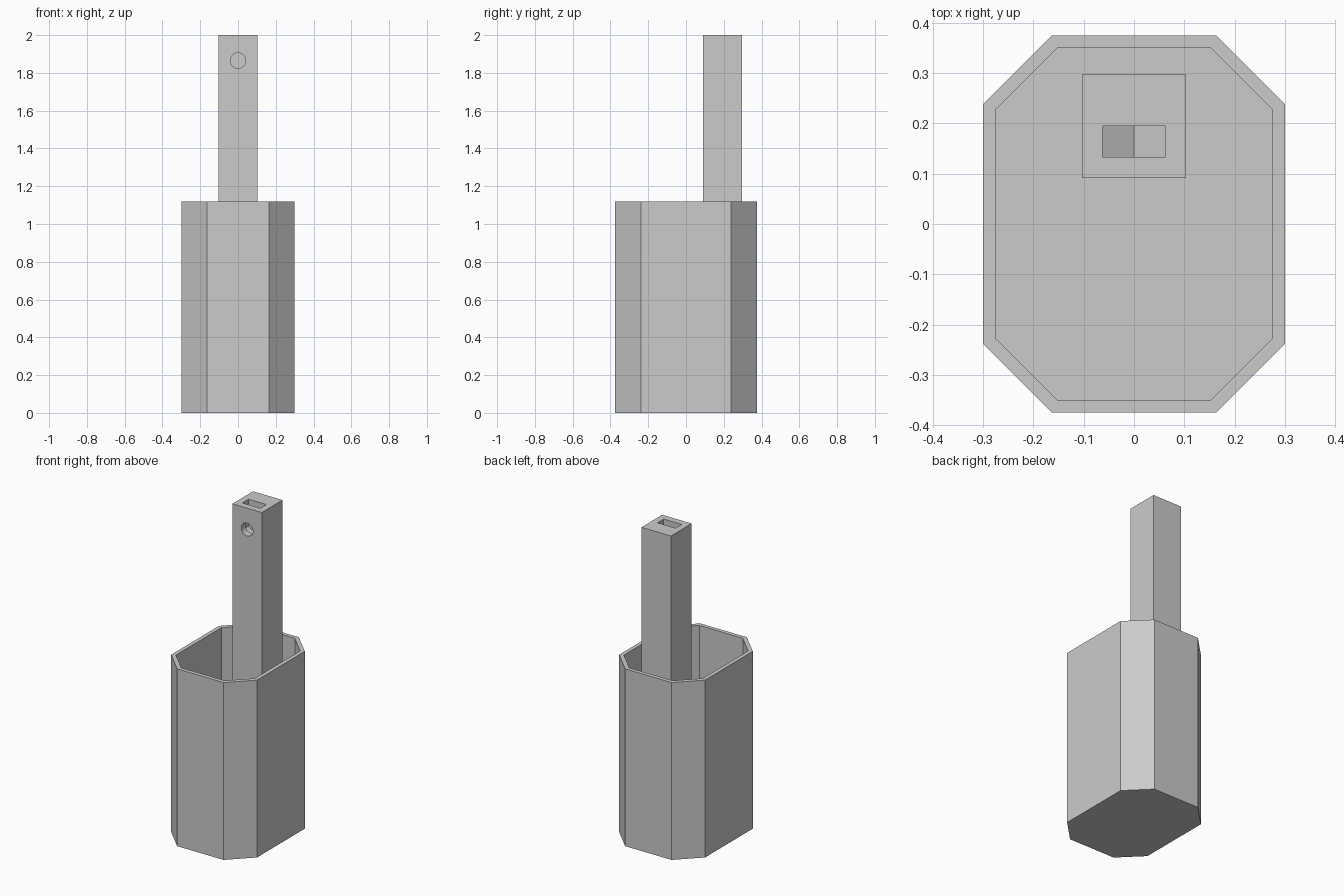
import bpy, bmesh
from math import cos, sin, pi
from mathutils import Vector

cube = bpy.data.objects.get("Cube")
if cube:
    bpy.data.objects.remove(cube, do_unlink=True)

grey = bpy.data.materials.new("light_grey")
grey.use_nodes = True
colour = (0.6, 0.6, 0.6, 1)
grey.diffuse_color = colour
grey.node_tree.nodes["Principled BSDF"].inputs["Base Color"].default_value = colour


def prism(name, outline, offset):
    """Closed prism from a planar outline pushed along offset."""
    bm = bmesh.new()
    base = bm.faces.new([bm.verts.new(p) for p in outline])
    moved = bmesh.ops.extrude_face_region(bm, geom=[base])["geom"]
    verts = [v for v in moved if isinstance(v, bmesh.types.BMVert)]
    bmesh.ops.translate(bm, verts=verts, vec=Vector(offset))
    bmesh.ops.recalc_face_normals(bm, faces=bm.faces[:])
    mesh = bpy.data.meshes.new(name)
    bm.to_mesh(mesh)
    bm.free()
    mesh.materials.append(grey)
    obj = bpy.data.objects.new(name, mesh)
    bpy.context.collection.objects.link(obj)
    return obj


def cut(target, cutter):
    """Subtract the cutter, then discard it."""
    cutter.hide_render = True
    mod = target.modifiers.new("cut", "BOOLEAN")
    mod.operation = "DIFFERENCE"
    mod.solver = "EXACT"
    mod.object = cutter
    bpy.context.view_layer.objects.active = target
    bpy.ops.object.modifier_apply(modifier=mod.name)
    bpy.data.objects.remove(cutter, do_unlink=True)


def chamfered(x, y, cx, cy, z):
    """Rectangle with cut corners."""
    return [(x, -cy, z), (x, cy, z), (cx, y, z), (-cx, y, z),
            (-x, cy, z), (-x, -cy, z), (-cx, -y, z), (cx, -y, z)]


# Eight-sided open container with a thin wall and floor
wall = 0.025
rim = 1.12
container = prism("container", chamfered(0.3, 0.375, 0.163, 0.238, 0), (0, 0, rim))
cut(container, prism("container_cavity",
                     chamfered(0.275, 0.35, 0.152, 0.227, wall), (0, 0, rim)))

# Square post standing on the container floor near the back
half, front, back, top = 0.103, 0.091, 0.297, 2.0
post = prism("post", [(-half, front, wall), (half, front, wall),
                      (half, back, wall), (-half, back, wall)], (0, 0, top - wall))

# Nut slot open at the top, with a V-shaped bottom
hole_z, w = 1.865, 0.063
slot = [(-w, 2.1), (-w, hole_z - 0.036), (0, hole_z - 0.073),
        (w, hole_z - 0.036), (w, 2.1)]
cut(post, prism("nut_slot", [(x, 0.133, z) for x, z in slot], (0, 0.062, 0)))

# Round bolt hole from the front face into the slot
sides = 32
ring = [(0.041 * cos(2 * pi * i / sides), 0.05, hole_z + 0.041 * sin(2 * pi * i / sides))
        for i in range(sides)]
cut(post, prism("bolt_hole", ring, (0, 0.11, 0)))
